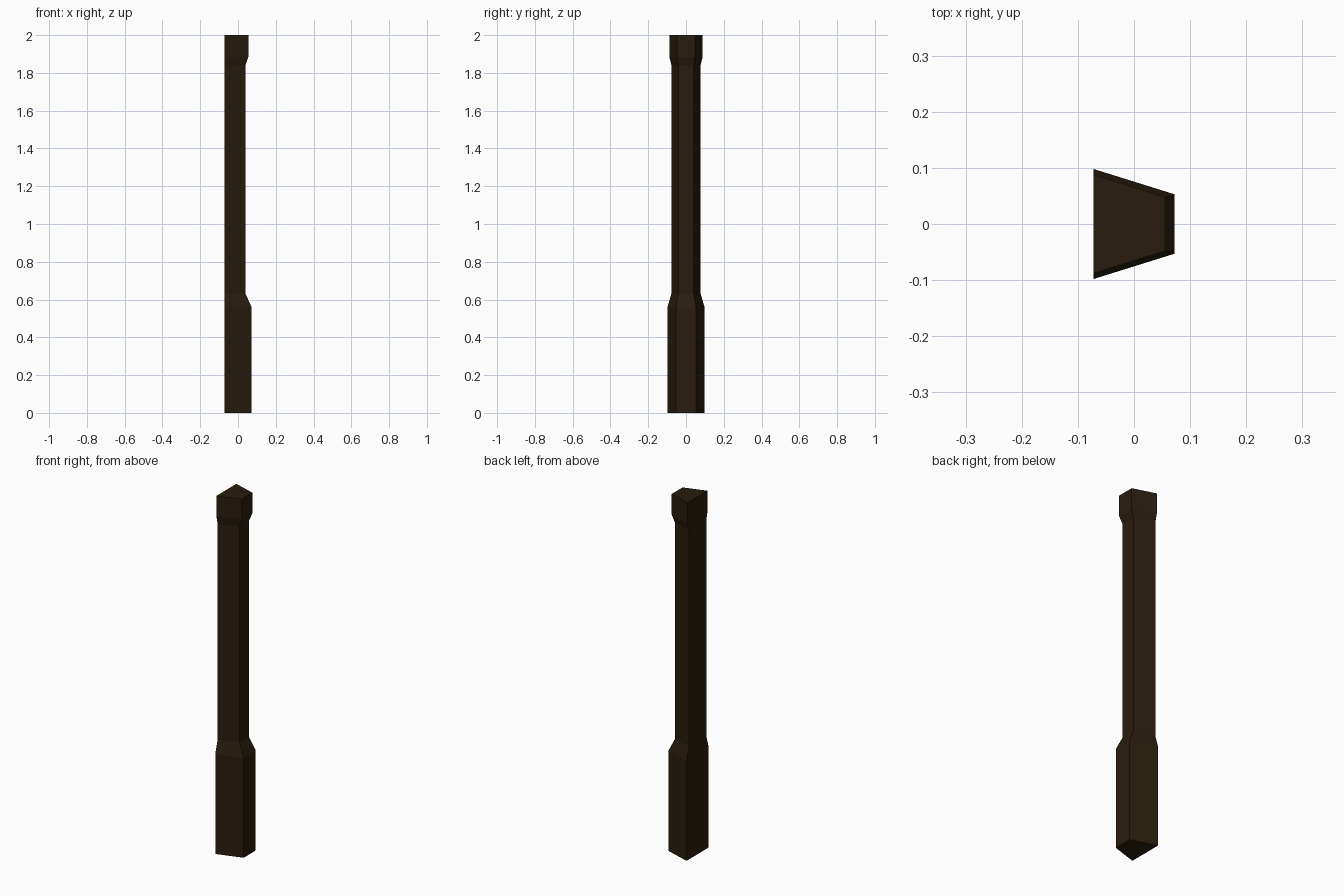
import bpy, bmesh

if "Cube" in bpy.data.objects:
    bpy.data.objects.remove(bpy.data.objects["Cube"])

# Sections of the post: height, front x, back half width, front half width
BACK_X = -0.072
SECTIONS = [
    (0.00, 0.072, 0.098, 0.053),   # plinth
    (0.56, 0.072, 0.098, 0.053),
    (0.632, 0.039, 0.077, 0.041),  # shaft
    (1.84, 0.039, 0.077, 0.041),
    (1.885, 0.055, 0.088, 0.048),  # cap
    (2.00, 0.055, 0.088, 0.048),
]

# Dark wood
wood = bpy.data.materials.new("dark_wood")
wood.diffuse_color = (0.022, 0.012, 0.0045, 1)
wood.use_nodes = True
wood.node_tree.nodes["Principled BSDF"].inputs["Base Color"].default_value = wood.diffuse_color

# Tapered post lofted through the trapezoid sections
bm = bmesh.new()
rings = []
for z, x, back, front in SECTIONS:
    outline = [(BACK_X, -back), (x, -front), (x, front), (BACK_X, back)]
    rings.append([bm.verts.new((px, py, z)) for px, py in outline])
for low, high in zip(rings, rings[1:]):
    for i in range(4):
        j = (i + 1) % 4
        bm.faces.new((low[i], low[j], high[j], high[i]))
bm.faces.new(rings[0][::-1])
bm.faces.new(rings[-1])
bmesh.ops.recalc_face_normals(bm, faces=bm.faces)

mesh = bpy.data.meshes.new("post")
bm.to_mesh(mesh)
bm.free()
mesh.materials.append(wood)
bpy.context.collection.objects.link(bpy.data.objects.new("post", mesh))
